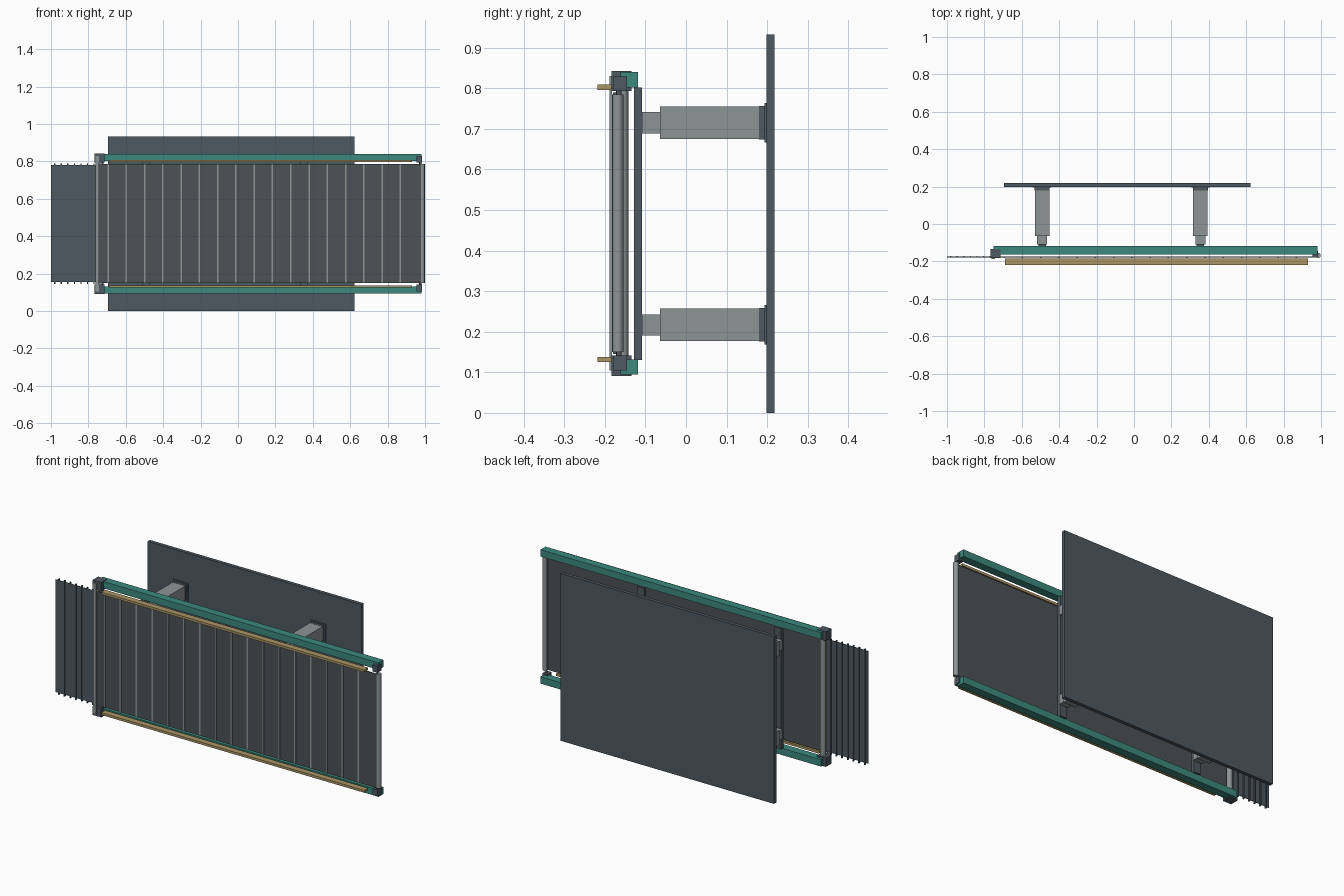
import bpy

if "Cube" in bpy.data.objects:
    bpy.data.objects.remove(bpy.data.objects["Cube"])

def mat(name, c):
    m = bpy.data.materials.new(name)
    m.diffuse_color = (*c, 1)
    m.use_nodes = True
    m.node_tree.nodes["Principled BSDF"].inputs["Base Color"].default_value = m.diffuse_color
    return m

DARK = mat("dark_steel", (0.075, 0.10, 0.12))
BELT = mat("belt_grey", (0.075, 0.085, 0.09))
TEAL = mat("teal", (0.045, 0.25, 0.21))
TAN = mat("tan", (0.40, 0.30, 0.13))
STEEL = mat("light_steel", (0.27, 0.30, 0.30))

def box(name, x, y, z, m):
    """Box from (min, max) ranges."""
    bpy.ops.mesh.primitive_cube_add(size=1, location=[(a + b) / 2 for a, b in (x, y, z)])
    o = bpy.context.object
    o.name = name
    o.scale = [b - a for a, b in (x, y, z)]
    bpy.ops.object.transform_apply(location=False, rotation=False, scale=True)
    o.data.materials.append(m)
    return o

def rod(name, x, y, r, z, m):
    """Vertical cylinder."""
    bpy.ops.mesh.primitive_cylinder_add(vertices=24, radius=r, depth=z[1] - z[0],
                                        location=(x, y, (z[0] + z[1]) / 2))
    o = bpy.context.object
    o.name = name
    bpy.ops.object.shade_smooth_by_angle()
    o.data.materials.append(m)

def around(c, h):
    return (c - h, c + h)

MID = 0.467  # mirror height of the frame

# Back wall plate
box("back_plate", (-0.695, 0.622), (0.198, 0.218), (0, 0.932), DARK)

# Telescopic arms and their upright bars
for x in (-0.491, 0.355):
    box("upright_bar", around(x, 0.02), (-0.128, -0.108), (0.13, 0.802), DARK)
    for z in (0.217, 0.715):
        box("arm_inner", around(x, 0.027), (-0.109, -0.06), around(z, 0.026), STEEL)
        box("arm_outer", around(x, 0.039), (-0.064, 0.182), around(z, 0.04), STEEL)
        box("arm_collar", around(x, 0.040), (0.18, 0.196), around(z, 0.041), DARK)
        box("arm_flange", around(x, 0.048), (0.194, 0.199), around(z, 0.049), DARK)

# Rails, guide strips and end brackets, mirrored top and bottom
for s, side in ((1, "top"), (-1, "bottom")):
    def zr(a, b):
        return tuple(sorted((MID + s * a, MID + s * b)))
    box(side + "_rail", (-0.75, 0.98), (-0.162, -0.118), zr(0.335, 0.373), TEAL)
    box(side + "_guide_strip", (-0.69, 0.93), (-0.218, -0.184), zr(0.329, 0.342), TAN)
    box(side + "_left_block", (-0.768, -0.715), (-0.183, -0.134), zr(0.326, 0.376), DARK)
    box(side + "_right_bracket", (0.955, 0.985), (-0.18, -0.145), zr(0.326, 0.362), DARK)

# Main belt panel with raised seams
box("belt_panel", (-0.75, 0.985), (-0.179, -0.175), (0.15, 0.785), BELT)
for i in range(17):
    box("belt_seam", around(-0.695 + i * 0.0977, 0.004), (-0.182, -0.178), (0.15, 0.785), STEEL)

# Extended belt end with thin ribs
box("belt_extension", (-1.0, -0.745), (-0.178, -0.175), (0.155, 0.782), DARK)
for i in range(7):
    box("belt_rib", around(-0.98 + i * 0.035, 0.003), (-0.18, -0.170), (0.145, 0.79), DARK)

# Rollers and front cover strip
rod("right_roller", 0.985, -0.168, 0.0135, (0.15, 0.785), STEEL)
rod("right_axle", 0.975, -0.165, 0.006, (0.12, 0.815), DARK)
rod("left_roller", -0.735, -0.157, 0.015, (0.14, 0.795), STEEL)
box("left_cover_strip", (-0.762, -0.742), (-0.188, -0.182), (0.105, 0.83), STEEL)
